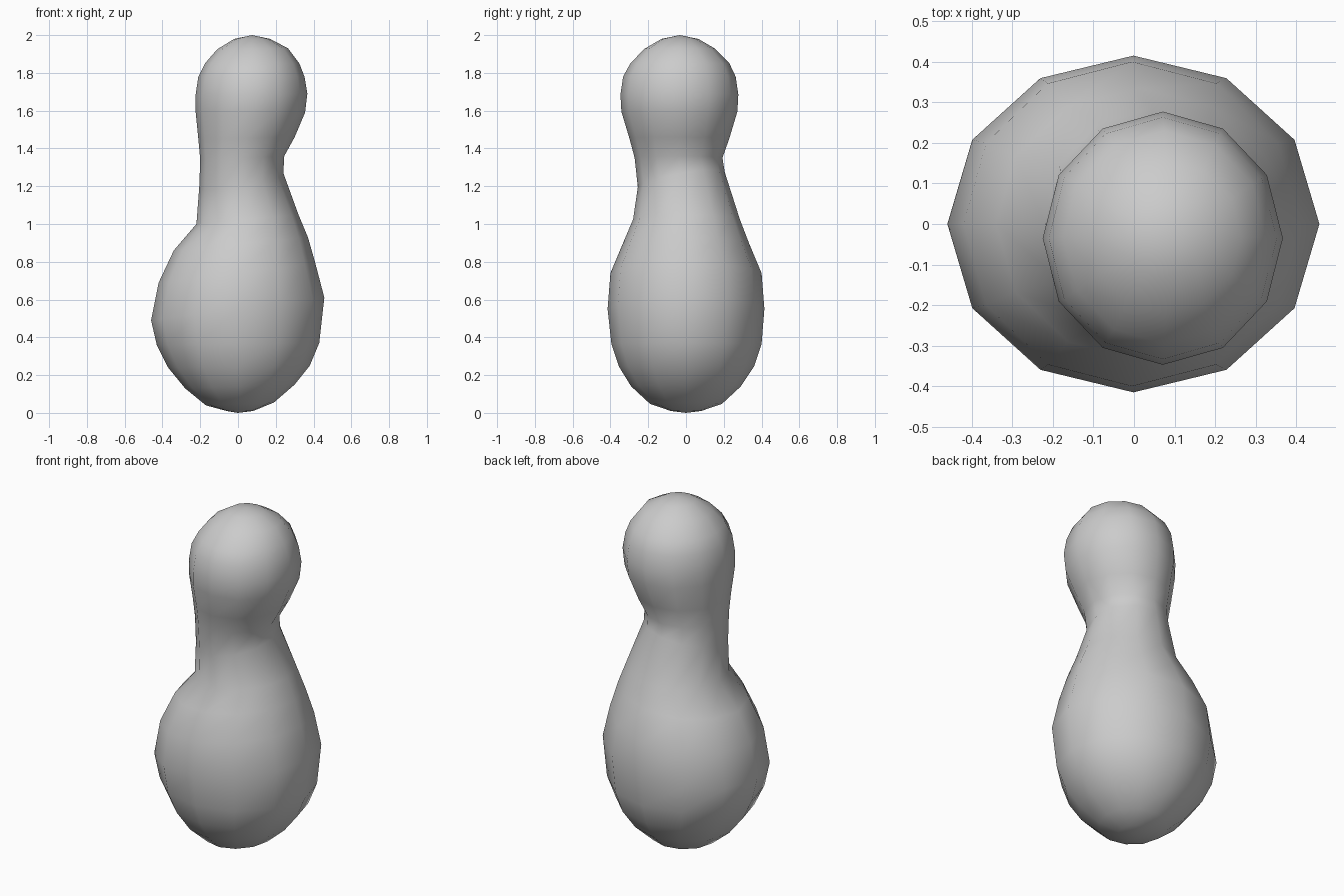
import bpy, bmesh
from math import sin, cos, pi

SIDES = 12
# Body rings: left x, left z, right x, right z, front y, back y, back-minus-front half tilt
RINGS = [
    (-.06, .01, .08, .01, -.08, .08, 0),
    (-.17, .04, .19, .055, -.19, .19, 0),
    (-.28, .13, .30, .15, -.29, .29, 0),
    (-.37, .24, .38, .25, -.355, .36, 0),
    (-.43, .36, .43, .37, -.395, .40, 0),
    (-.46, .49, .457, .61, -.415, .415, 0),
    (-.42, .69, .41, .79, -.40, .40, 0),
    (-.34, .86, .37, .93, -.335, .335, 0),
    (-.22, 1.0, .32, 1.05, -.28, .285, 0),
    (-.205, 1.2, .24, 1.27, -.255, .205, .04),
    (-.20, 1.34, .245, 1.36, -.272, .193, 0),
    (-.21, 1.45, .30, 1.46, -.30, .23, 0),
    (-.225, 1.6, .355, 1.59, -.342, .272, 0),
    (-.225, 1.68, .367, 1.69, -.347, .277, 0),
    (-.21, 1.78, .352, 1.78, -.333, .263, 0),
    (-.175, 1.85, .325, 1.85, -.295, .23, 0),
    (-.11, 1.925, .265, 1.93, -.22, .155, 0),
    (-.02, 1.98, .17, 1.98, -.13, .065, 0),
]

bm = bmesh.new()


def add_ring(xl, zl, xr, zr, yf, yb, dz):
    ring = []
    for i in range(SIDES):
        c, s = cos(2 * pi * i / SIDES), sin(2 * pi * i / SIDES)
        ring.append(bm.verts.new((
            (xl + xr) / 2 + (xr - xl) / 2 * c,
            (yf + yb) / 2 + (yb - yf) / 2 * s,
            (zl + zr) / 2 + (zr - zl) / 2 * c + dz * s)))
    return ring


# Skin the rings and close both ends with a pole
loops = [add_ring(*r) for r in RINGS]
bottom = bm.verts.new((0, 0, 0))
top = bm.verts.new((.075, -.033, 2))
for i in range(SIDES):
    j = (i + 1) % SIDES
    for a, b in zip(loops, loops[1:]):
        bm.faces.new((a[i], a[j], b[j], b[i]))
    bm.faces.new((bottom, loops[0][j], loops[0][i]))
    bm.faces.new((top, loops[-1][i], loops[-1][j]))
bmesh.ops.recalc_face_normals(bm, faces=bm.faces[:])
for f in bm.faces:
    f.smooth = True

mesh = bpy.data.meshes.new("gourd_body")
bm.to_mesh(mesh)
bm.free()
body = bpy.data.objects.new("gourd_body", mesh)
bpy.context.collection.objects.link(body)
